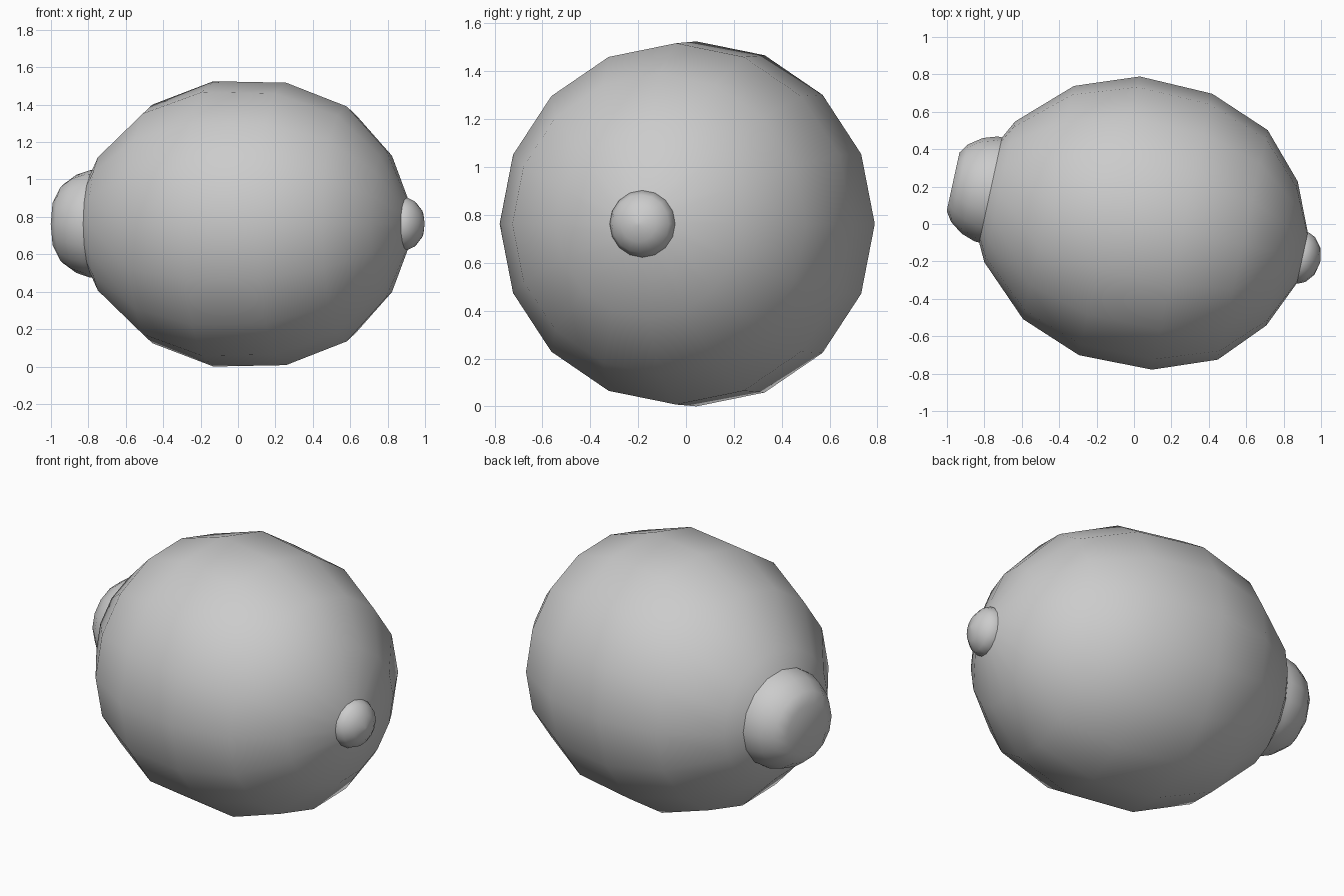
import bpy, bmesh, math
from mathutils import Matrix

old = bpy.data.objects.get("Cube")
if old:
    bpy.data.objects.remove(old, do_unlink=True)

grey = bpy.data.materials.new("plain grey")
grey.use_nodes = True
grey.diffuse_color = (0.6, 0.6, 0.6, 1)
grey.node_tree.nodes["Principled BSDF"].inputs["Base Color"].default_value = (0.6, 0.6, 0.6, 1)

SIDES = 16
# long axis runs along x, turned slightly towards the front
PLACE = Matrix.Translation((0, 0.015, 0.7625)) @ Matrix.Rotation(math.radians(-12.3), 4, 'Z')


def lathe(name, profile, flat_start=False):
    """Spin (along, radius) points round the long axis and close both ends."""
    bm = bmesh.new()
    rings = []
    for i, (along, radius) in enumerate(profile):
        ring = []
        for k in range(SIDES):
            a = 2 * math.pi * k / SIDES
            # an octagonal end face keeps every second corner on a straight edge
            r = radius * math.cos(2 * math.pi / SIDES) if flat_start and i == 0 and k % 2 else radius
            ring.append(bm.verts.new((along, r * math.cos(a), r * math.sin(a))))
        rings.append(ring)
    for a, b in zip(rings, rings[1:]):
        for k in range(SIDES):
            n = (k + 1) % SIDES
            bm.faces.new((a[k], a[n], b[n], b[k]))
    bm.faces.new(rings[0])
    bm.faces.new(rings[-1])
    bmesh.ops.recalc_face_normals(bm, faces=bm.faces)
    bm.transform(PLACE)
    mesh = bpy.data.meshes.new(name)
    bm.to_mesh(mesh)
    bm.free()
    mesh.materials.append(grey)
    obj = bpy.data.objects.new(name, mesh)
    bpy.context.collection.objects.link(obj)
    bpy.ops.object.select_all(action='DESELECT')
    obj.select_set(True)
    bpy.context.view_layer.objects.active = obj
    bpy.ops.object.shade_smooth_by_angle(angle=math.radians(35))
    return obj


# fruit body
lathe("body", [(-0.86, 0.14), (-0.735, 0.385), (-0.468, 0.638), (-0.135, 0.7625), (0.263, 0.755),
               (0.595, 0.628), (0.81, 0.394), (0.925, 0.13), (0.935, 0.03)])
# blunt stem end
lathe("stem_end", [(-0.99, 0.16), (-0.955, 0.212), (-0.885, 0.262), (-0.81, 0.287), (-0.7, 0.29)],
      flat_start=True)
# small pointed nub
lathe("tip", [(0.87, 0.13), (0.926, 0.14), (0.965, 0.122), (1.003, 0.075), (1.019, 0.008)])
